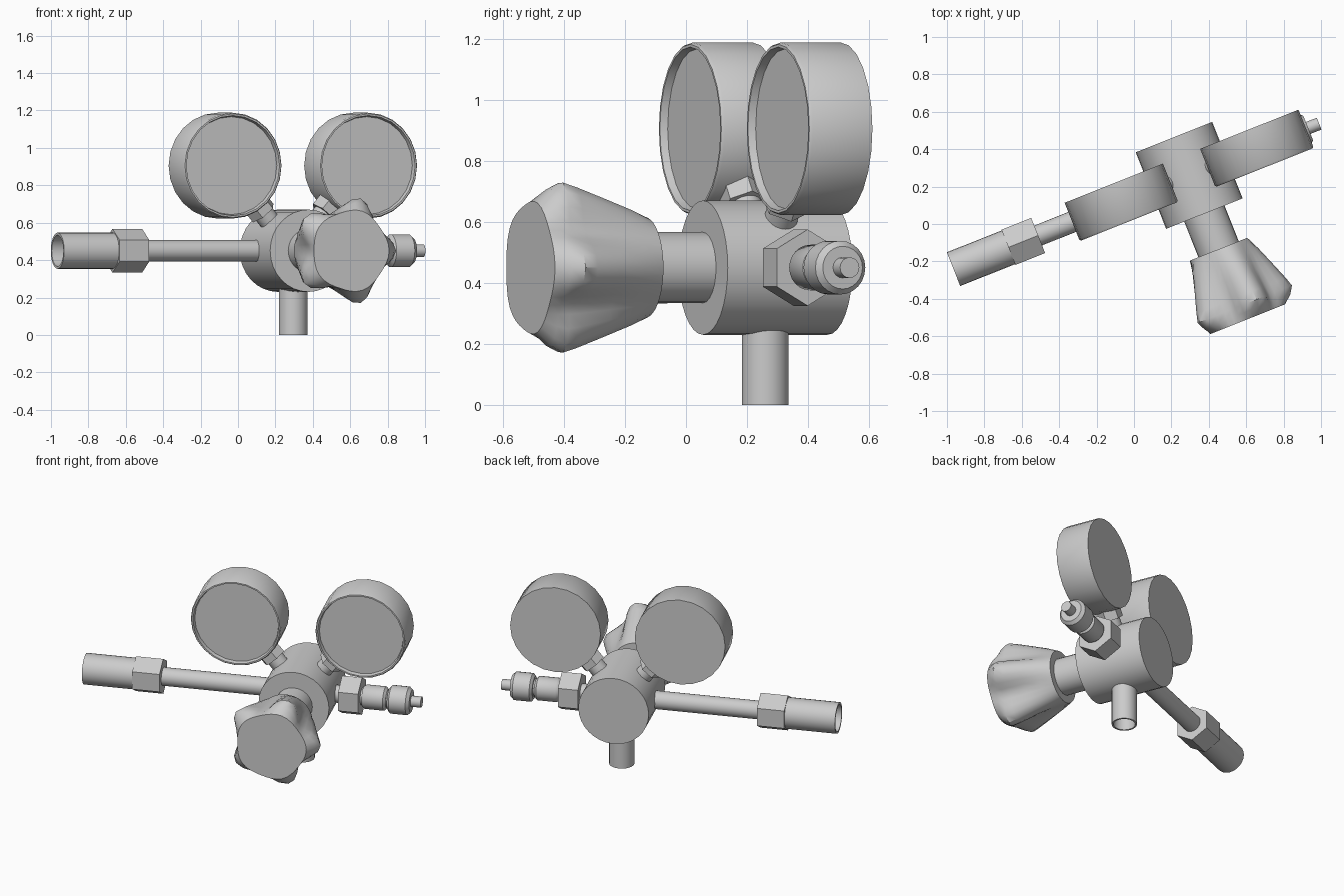
import bpy, bmesh, math
from mathutils import Vector

if "Cube" in bpy.data.objects:
    bpy.data.objects.remove(bpy.data.objects["Cube"])

A = math.radians(21.7)
U = Vector((math.cos(A), math.sin(A), 0))      # along the pipe
V = Vector((-math.sin(A), math.cos(A), 0))     # along the body, towards the back
Z = Vector((0, 0, 1))
C = Vector((0.295, 0.26, 0.45))                # body centre


def lathe(name, origin, axis, profile, n=24, lobes=None):
    """Revolve (distance, radius) points around an axis; first spoke points up.
    lobes: optional depth of a five-lobed ripple for each profile point."""
    axis = axis.normalized()
    ref = U if abs(axis.z) > 0.95 else Z
    e1 = (ref - axis * ref.dot(axis)).normalized()
    e2 = axis.cross(e1)
    bm = bmesh.new()
    rings = []
    for k, (d, r) in enumerate(profile):
        ring = []
        for i in range(n):
            t = 2 * math.pi * i / n
            rr = r
            if lobes:
                # lobe centred on the right-hand side of the knob
                side = math.atan2((e1 * math.cos(t) + e2 * math.sin(t)).z,
                                  (e1 * math.cos(t) + e2 * math.sin(t)).dot(U))
                rr += lobes[k] * math.cos(5 * side)
            ring.append(bm.verts.new(origin + axis * d + (e1 * math.cos(t) + e2 * math.sin(t)) * rr))
        rings.append(ring)
    for a, b in zip(rings, rings[1:]):
        for i in range(n):
            j = (i + 1) % n
            bm.faces.new((a[i], a[j], b[j], b[i]))
    bm.faces.new(rings[0][::-1])
    bm.faces.new(rings[-1])
    bmesh.ops.recalc_face_normals(bm, faces=bm.faces)
    me = bpy.data.meshes.new(name)
    bm.to_mesh(me)
    bm.free()
    ob = bpy.data.objects.new(name, me)
    bpy.context.collection.objects.link(ob)
    bpy.ops.object.select_all(action='DESELECT')
    ob.select_set(True)
    bpy.context.view_layer.objects.active = ob
    bpy.ops.object.shade_smooth_by_angle(angle=math.radians(35))
    return ob


# Main body and outlet tube underneath
lathe("body", C, V, [(-0.22, 0.22), (0.22, 0.22)], 32)
lathe("bottom_outlet", C, -Z, [(0.15, 0.077), (0.45, 0.077), (0.45, 0.066), (0.25, 0.066)])

# Inlet pipe on the left
lathe("inlet_pipe", C, -U, [(0.15, 0.057), (0.9, 0.057)])
lathe("inlet_hex_nut", C, -U, [(0.869, 0.117), (1.04, 0.117)], 6)
lathe("inlet_end", C, -U, [(1.02, 0.097), (1.356, 0.097), (1.356, 0.084), (1.08, 0.084)])

# Outlet fittings on the right
lathe("outlet_pipe", C, U, [(0.15, 0.055), (0.6, 0.055)])
lathe("outlet_hex_nut", C, U, [(0.25, 0.125), (0.375, 0.125)], 6)
lathe("outlet_collar", C, U, [(0.385, 0.065), (0.40, 0.075), (0.52, 0.075), (0.535, 0.06)])
lathe("outlet_end_cap", C, U, [(0.545, 0.07), (0.56, 0.088), (0.665, 0.088), (0.685, 0.07)])
lathe("outlet_tip", C, U, [(0.66, 0.034), (0.748, 0.034)], 16)

# Adjustment knob: round at the back, five lobes near the front
lathe("knob_stem", C, -V, [(0.15, 0.116), (0.5, 0.116)])
lathe("knob", C, -V,
      [(0.425, 0.165), (0.50, 0.188), (0.60, 0.213), (0.70, 0.238), (0.75, 0.248),
       (0.79, 0.238), (0.83, 0.216)],
      40, [0.0, 0.012, 0.026, 0.039, 0.045, 0.03, 0.006])

# Two gauges with recessed dials and angled connectors
for side, s in (("left", -1), ("right", 1)):
    centre = C + U * (0.39 * s) + Z * 0.455
    lathe(side + "_gauge", centre, -V,
          [(-0.11, 0.283), (0.10, 0.283), (0.11, 0.277), (0.11, 0.268), (0.085, 0.262)], 24)
    out = centre - C
    lathe(side + "_gauge_stem", C, out, [(0.15, 0.055), (0.36, 0.055)], 20)
    lathe(side + "_gauge_nut", C, out, [(0.265, 0.077), (0.335, 0.077)], 6)
